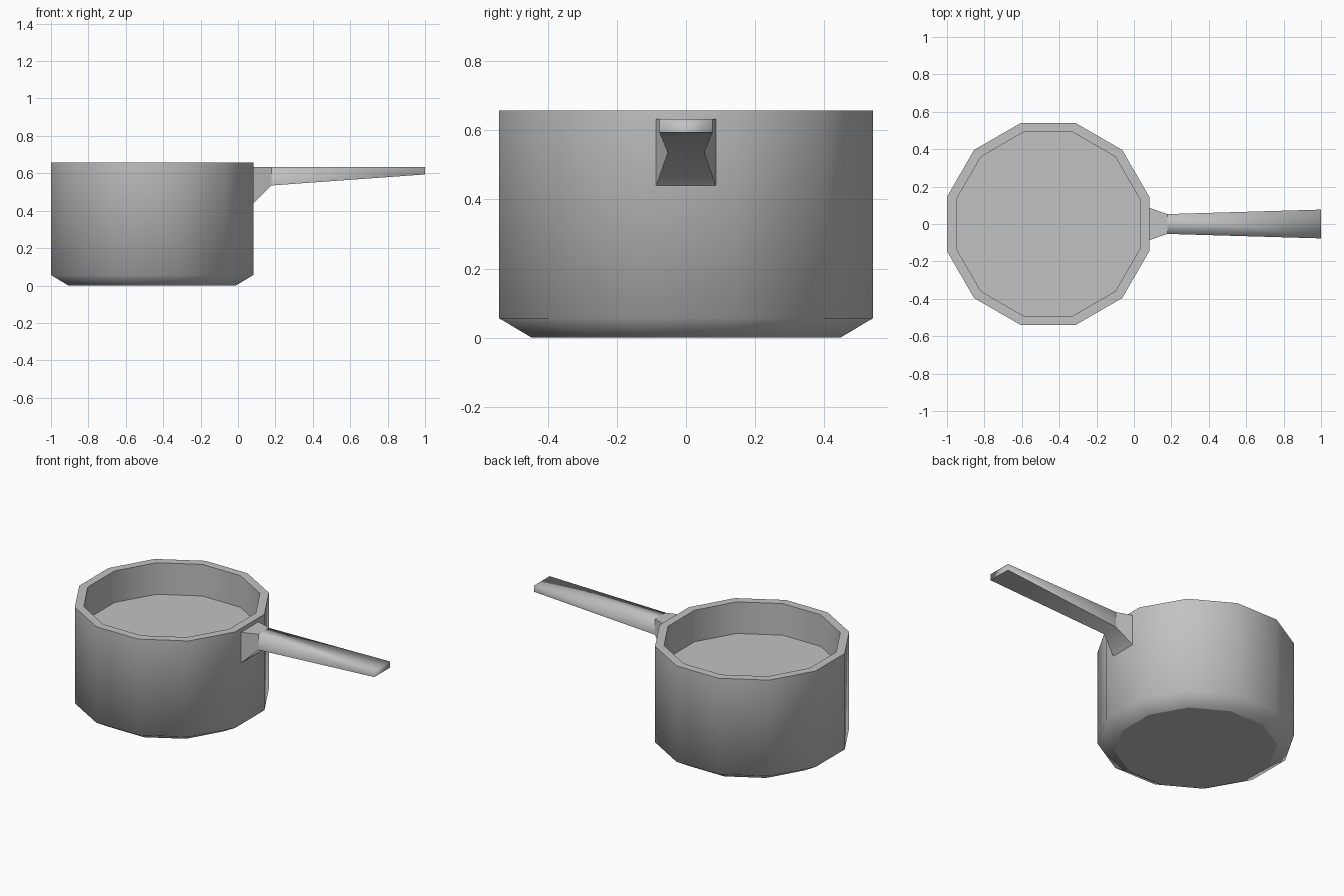
import bpy, bmesh, math

if "Cube" in bpy.data.objects:
    bpy.data.objects.remove(bpy.data.objects["Cube"], do_unlink=True)

SIDES = 12
POT_X = -0.459
NECK_X = 0.178      # where the bracket meets the handle

grey = bpy.data.materials.new("grey_metal")
grey.use_nodes = True
grey.diffuse_color = (0.54, 0.54, 0.54, 1)
grey.node_tree.nodes["Principled BSDF"].inputs["Base Color"].default_value = (0.54, 0.54, 0.54, 1)


def loft(name, rings, is_sharp):
    """Join closed rings of points into a capped solid, smooth except where is_sharp(a, b)."""
    bm = bmesh.new()
    loops = [[bm.verts.new(p) for p in ring] for ring in rings]
    for a, b in zip(loops, loops[1:]):
        n = len(a)
        for i in range(n):
            j = (i + 1) % n
            bm.faces.new((a[i], a[j], b[j], b[i]))
    bm.faces.new(loops[0])
    bm.faces.new(loops[-1])
    bmesh.ops.recalc_face_normals(bm, faces=bm.faces)
    for f in bm.faces:
        f.smooth = True
    for e in bm.edges:
        e.smooth = not is_sharp(e.verts[0].co, e.verts[1].co)
    mesh = bpy.data.meshes.new(name)
    bm.to_mesh(mesh)
    bm.free()
    mesh.materials.append(grey)
    obj = bpy.data.objects.new(name, mesh)
    bpy.context.collection.objects.link(obj)
    return obj


def polygon(apothem, z):
    """Regular ring with flat sides facing along x and y."""
    r = apothem / math.cos(math.pi / SIDES)
    angles = [(i + 0.5) * math.tau / SIDES for i in range(SIDES)]
    return [(POT_X + r * math.cos(a), r * math.sin(a), z) for a in angles]


def section(x, half_width, bottom, top):
    """Rectangular cross-section across x."""
    return [(x, -half_width, bottom), (x, half_width, bottom),
            (x, half_width, top), (x, -half_width, top)]


def pot_sharp(a, b):
    # Base, rim and floor outlines are crisp; the lower bevel blends into the wall
    return abs(a.z - b.z) < 1e-5 and abs(a.z - 0.056) > 0.01


def handle_sharp(a, b):
    # The grip's upper edges and tip are soft, as is the bend underneath the neck
    top_soft = max(a.x, b.x) > 0.9 and max(a.z, b.z) > 0.62
    bend_soft = abs(a.x - b.x) < 1e-5 and abs(a.x - NECK_X) < 0.01 and max(a.z, b.z) < 0.6
    return not (top_soft or bend_soft)


# Pot body: base, bevel, outer wall, rim, inner wall, raised inner floor
profile = [(0.447, 0), (0.541, 0.056), (0.541, 0.658), (0.491, 0.658), (0.491, 0.46)]
loft("pot_body", [polygon(r, z) for r, z in profile], pot_sharp)

# Handle: flared bracket at the wall, narrow neck, wide thin tip
loft("handle",
     [section(0.08, 0.087, 0.438, 0.633),
      section(NECK_X, 0.053, 0.535, 0.633),
      section(1.0, 0.077, 0.594, 0.633)],
     handle_sharp)
